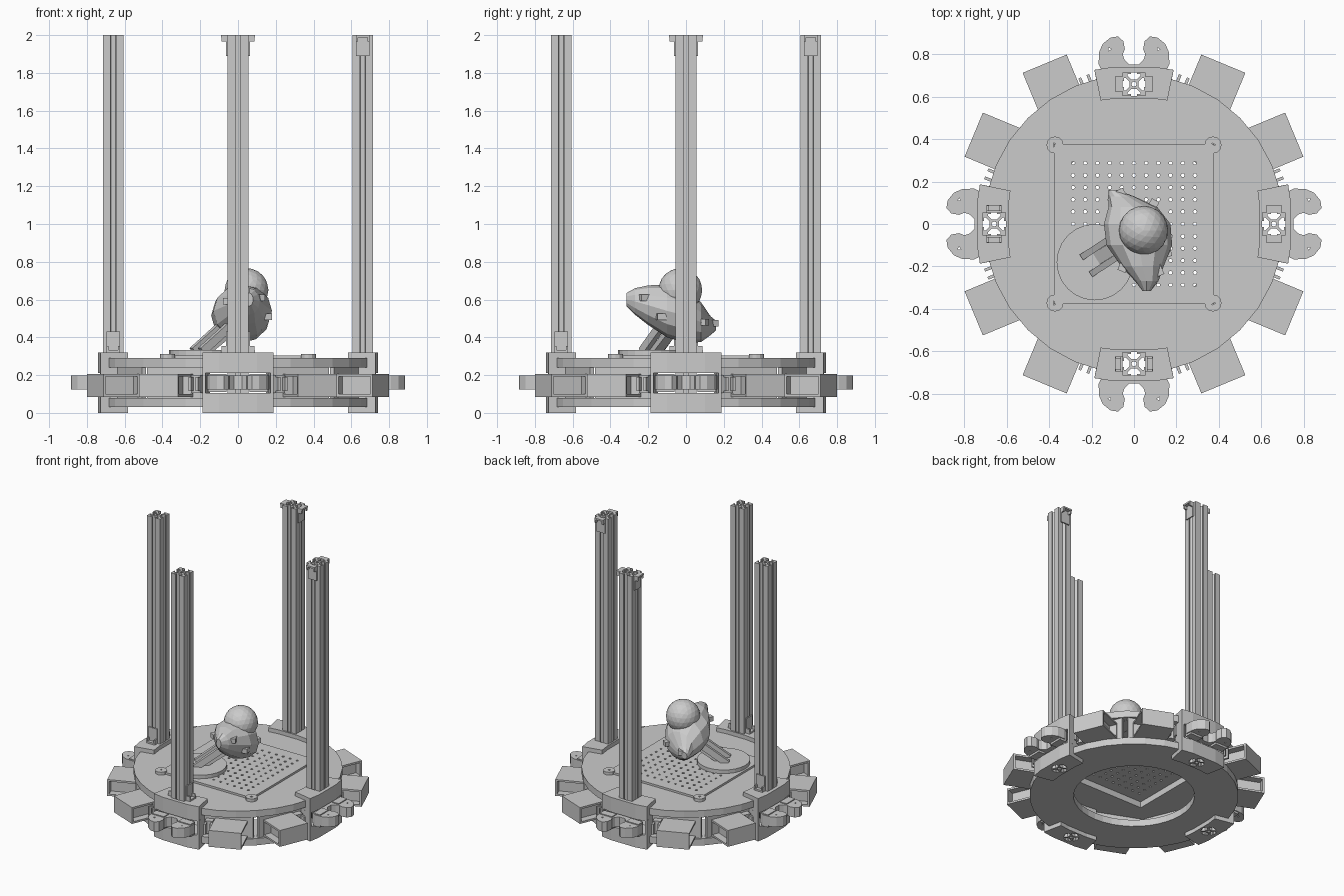
import bpy, bmesh, math
from mathutils import Vector, Matrix

if "Cube" in bpy.data.objects:
    bpy.data.objects.remove(bpy.data.objects["Cube"])

C = bpy.context.scene.collection


def put(name, mesh, angle=0.0, loc=(0, 0, 0)):
    ob = bpy.data.objects.new(name, mesh)
    ob.rotation_euler.z = angle
    ob.location = loc
    C.objects.link(ob)
    return ob


def prism_mesh(name, loops, z0, z1):
    """Flat outline (first loop) with holes (other loops), extruded from z0 to z1."""
    cu = bpy.data.curves.new(name, 'CURVE')
    cu.dimensions, cu.fill_mode, cu.extrude = '2D', 'BOTH', (z1 - z0) / 2
    for loop in loops:
        sp = cu.splines.new('POLY')
        sp.points.add(len(loop) - 1)
        for p, (x, y) in zip(sp.points, loop):
            p.co = (x, y, 0, 1)
        sp.use_cyclic_u = True
    tmp = put("tmp", cu)
    bpy.context.view_layer.update()
    me = bpy.data.meshes.new_from_object(tmp.evaluated_get(bpy.context.evaluated_depsgraph_get()))
    bpy.data.objects.remove(tmp)
    bm = bmesh.new()
    bm.from_mesh(me)
    bmesh.ops.remove_doubles(bm, verts=bm.verts, dist=1e-5)
    bmesh.ops.translate(bm, verts=bm.verts, vec=(0, 0, (z0 + z1) / 2))
    bmesh.ops.recalc_face_normals(bm, faces=bm.faces)
    for f in bm.faces:
        f.smooth = False
    bm.to_mesh(me)
    bm.free()
    me.name = name
    return me


def boxes_mesh(name, boxes):
    """One mesh from (x0, x1, y0, y1, z0, z1) boxes."""
    bm = bmesh.new()
    for x0, x1, y0, y1, z0, z1 in boxes:
        m = Matrix.Translation(((x0 + x1) / 2, (y0 + y1) / 2, (z0 + z1) / 2))
        m = m @ Matrix.Diagonal((x1 - x0, y1 - y0, z1 - z0, 1))
        bmesh.ops.create_cube(bm, size=1, matrix=m)
    me = bpy.data.meshes.new(name)
    bm.to_mesh(me)
    bm.free()
    return me


def circle(x, y, r, n, a0=0.0):
    return [(x + r * math.cos(a0 + 2 * math.pi * i / n), y + r * math.sin(a0 + 2 * math.pi * i / n)) for i in range(n)]


def square(h, x=0, y=0):
    return [(x - h, y - h), (x + h, y - h), (x + h, y + h), (x - h, y + h)]


def mirrored(half):
    return half + [(-x, y) for x, y in reversed(half)]


def turn(pts, a):
    c, s = math.cos(a), math.sin(a)
    return [(x * c - y * s, x * s + y * c) for x, y in pts]


# Disc plates: round outline notched where the four posts pass
rim = []
for k in range(4):
    quarter = [(0.70, -0.056), (0.60, -0.056), (0.60, 0.056), (0.70, 0.056)]
    quarter += [(0.708 * math.cos(math.radians(a)), 0.708 * math.sin(math.radians(a))) for a in range(12, 79, 11)]
    rim += turn(quarter, k * math.pi / 2)
put("upper_disc", prism_mesh("upper_disc", [rim, square(0.37)], 0.24, 0.29))
put("lower_disc", prism_mesh("lower_disc", [rim, circle(0, 0, 0.41, 40)], 0.03, 0.08))

# Perforated square panel with round corner ears
holes = [circle(i * 0.0575, j * 0.0575, 0.009, 6) for i in range(-5, 6) for j in range(-5, 6)]
put("perforated_panel", prism_mesh("perforated_panel", [square(0.377)] + holes, 0.285, 0.305))
ear = prism_mesh("panel_ear", [circle(0, 0, 0.04, 12), circle(0, 0, 0.012, 3)], 0.29, 0.312)
for sx in (-1, 1):
    for sy in (-1, 1):
        put("panel_ear", ear, 0, (sx * 0.373, sy * 0.373, 0))

# Slotted post profile
corner = [(0.022, 0.012), (0.040, 0.030), (0.047, 0.030), (0.047, 0.014), (0.055, 0.014), (0.055, 0.055)]
corner += [(y, x) for x, y in reversed(corner[:-1])]
profile = sum((turn(corner, k * math.pi / 2) for k in range(4)), [])
post = prism_mesh("post", [profile, circle(0, 0, 0.012, 8)], 0.0, 2.0)

# Post holder: upper and lower sector blocks joined by side cheeks
sector = mirrored([(0.08, 0.593), (0.157, 0.583), (0.187, 0.727), (0.10, 0.741)])
hole = square(0.055, 0, 0.66)
holder_top = prism_mesh("holder_top", [sector, hole], 0.21, 0.32)
holder_bottom = prism_mesh("holder_bottom", [sector, hole], 0.0, 0.105)
cheek = [(0.155, 0.60), (0.162, 0.60), (0.187, 0.727), (0.172, 0.73)]
cheeks = [prism_mesh("holder_cheek", [[(s * x, y) for x, y in cheek]], 0.10, 0.215) for s in (-1, 1)]

# Two-horned coupling plate outside each holder
horn = [(0.022, 0.752), (0.045, 0.775), (0.053, 0.80), (0.043, 0.825), (0.05, 0.862), (0.075, 0.885),
        (0.11, 0.88), (0.148, 0.85), (0.165, 0.81), (0.167, 0.755), (0.15, 0.72)]
pins = [circle(s * 0.115, 0.825, 0.009, 3) for s in (-1, 1)]
coupling = prism_mesh("coupling_plate", [mirrored(horn)] + pins, 0.125, 0.198)
latch = boxes_mesh("coupling_latch", [(-0.045, 0.045, 0.72, 0.75, 0.14, 0.185)]
                   + [(min(s * 0.06, s * 0.16), max(s * 0.06, s * 0.16), 0.735, 0.79, 0.11, 0.205) for s in (-1, 1)])

# Angle bracket beside a post end: wall, foot and gusset rib
angle = boxes_mesh("angle_bracket", [(0.055, 0.064, -0.035, 0.035, 0, 0.11), (0.055, 0.09, -0.035, 0.035, 0, 0.012),
                                     (0.06, 0.088, -0.035, -0.025, 0, 0.035), (0.06, 0.088, 0.025, 0.035, 0, 0.035)])

for k in range(4):
    a = k * math.pi / 2
    d = Vector((-math.sin(a), math.cos(a), 0))
    put("post", post, a, d * 0.66)
    for me in [holder_top, holder_bottom, coupling, latch] + cheeks:
        put(me.name.split(".")[0], me, a)
    upper = k in (0, 3)      # back and right posts carry theirs at the top
    for s in (0, math.pi):
        ob = put("angle_bracket", angle, a + s, d * 0.66 + Vector((0, 0, 1.89 if upper else 0.32)))
        if upper:            # hang upside down from the post top
            ob.scale.z = -1
            ob.location.z = 2.0

# Wall panels, open housings and claws between the discs
wall = boxes_mesh("side_panel", [(0.63, 0.655, -0.13, 0.23, 0.08, 0.24)])
for k in range(8):
    a = math.radians(22.5 + 45 * k)
    s = 1 if k % 2 == 0 else -1
    w = 0.1125

    def lat(v0, v1):
        return tuple(sorted((s * v0, s * v1)))

    y0, y1 = lat(0.1 - w, 0.1 + w)
    b = [(0.65, 0.86, y0, y1, 0.193, 0.207), (0.65, 0.86, y0, y1, 0.085, 0.099),
         (0.846, 0.86, y0, y1, 0.099, 0.193), (0.65, 0.664, y0, y1, 0.099, 0.193)]
    b.append((0.66, 0.85) + lat(0.04, 0.16) + (0.099, 0.193))
    put("housing", boxes_mesh("housing", b), a)
    claw = [(0.65, 0.70) + lat(-0.075, -0.02) + (0.105, 0.20)]
    claw += [(0.70, 0.735) + lat(v, v + 0.014) + (0.115, 0.19) for v in (-0.075, -0.034)]
    put("claw", boxes_mesh("claw", claw), a)
    panel = [(0.63, 0.655) + lat(-0.10, 0.25) + (0.08, 0.24)]
    put("side_panel", boxes_mesh("side_panel", panel), a)

# Sculpted figure: round foot plate and slanted struts
put("figure_foot", prism_mesh("figure_foot", [circle(-0.185, -0.18, 0.18, 24)], 0.305, 0.332))


def beam(name, p, q, w, h):
    p, q = Vector(p), Vector(q)
    ob = put(name, boxes_mesh(name, [(-w / 2, w / 2, -h / 2, h / 2, 0, (q - p).length)]))
    ob.location = p
    ob.rotation_mode = 'QUATERNION'
    ob.rotation_quaternion = (q - p).to_track_quat('Z', 'Y')


for dx, dy in ((-0.022, 0.04), (0.022, -0.04)):
    beam("figure_strut", (-0.215 + dx, -0.19 + dy, 0.325), (0.0 + dx, -0.05 + dy, 0.52), 0.03, 0.045)
beam("figure_strut_core", (-0.17, -0.16, 0.325), (0.02, -0.04, 0.48), 0.06, 0.03)

# Faceted body lofted along y: (y, centre x, centre z, half width, half height)
rings = [(-0.315, 0.06, 0.60, 0.02, 0.035), (-0.27, 0.06, 0.59, 0.055, 0.07), (-0.20, 0.04, 0.57, 0.10, 0.105),
         (-0.10, 0.025, 0.54, 0.155, 0.14), (0.0, 0.015, 0.515, 0.157, 0.145), (0.08, -0.005, 0.48, 0.115, 0.105),
         (0.13, -0.06, 0.462, 0.062, 0.05), (0.16, -0.10, 0.462, 0.02, 0.025)]
bm = bmesh.new()
N = 12
loops = [[bm.verts.new((cx + x * rx, y, cz + z * rz)) for x, z in circle(0, 0, 1, N)] for y, cx, cz, rx, rz in rings]
for r0, r1 in zip(loops, loops[1:]):
    for i in range(N):
        bm.faces.new((r0[i], r0[(i + 1) % N], r1[(i + 1) % N], r1[i]))
bm.faces.new(loops[0])
bm.faces.new(loops[-1])
bmesh.ops.recalc_face_normals(bm, faces=bm.faces)
body = bpy.data.meshes.new("figure_body")
bm.to_mesh(body)
bm.free()
put("figure_body", body)

# Domed top and small surface studs
bm = bmesh.new()
bmesh.ops.create_icosphere(bm, subdivisions=3, radius=0.116, matrix=Matrix.Translation((0.045, -0.03, 0.65)))
dome = bpy.data.meshes.new("figure_dome")
bm.to_mesh(dome)
bm.free()
put("figure_dome", dome)
stud = boxes_mesh("figure_stud", [(-0.02, 0.02, -0.025, 0.025, -0.017, 0.017)])
for x, y, z, r in ((0.115, -0.22, 0.61, 0.4), (0.155, -0.13, 0.51, 0.2), (0.09, 0.09, 0.48, -0.5),
                   (-0.05, -0.2, 0.59, -0.4), (-0.06, 0.14, 0.475, 0.5)):
    put("figure_stud", stud, r, (x, y, z))
